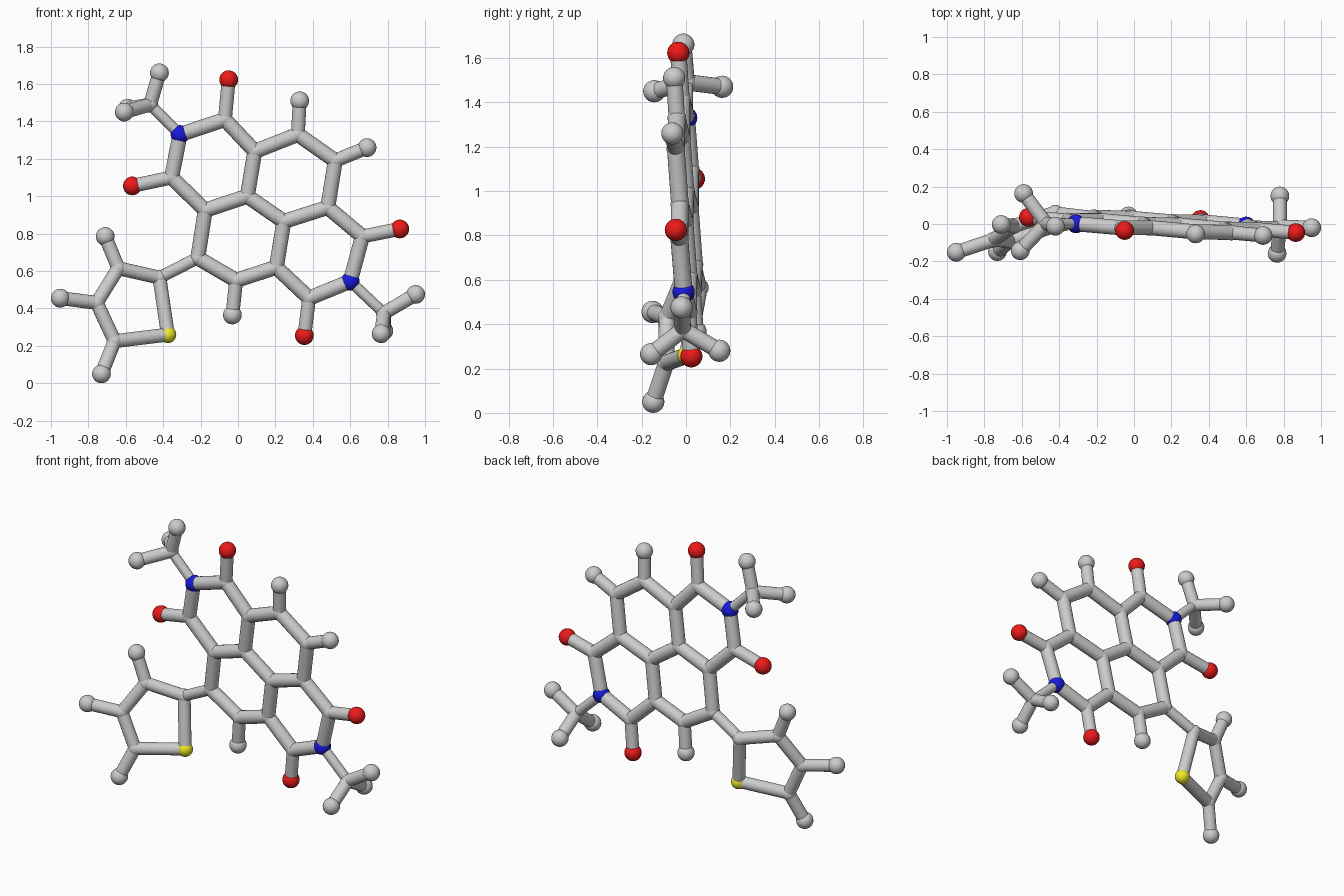
import bpy
from mathutils import Vector

if "Cube" in bpy.data.objects:
    bpy.data.objects.remove(bpy.data.objects["Cube"])

BALL, JOINT = 0.05, 0.042          # ball radii: end atoms / carbon joints
THICK, MID, THIN = 0.04, 0.037, 0.029  # stick radii


def material(name, rgb):
    m = bpy.data.materials.new(name)
    m.diffuse_color = (*rgb, 1)
    m.use_nodes = True
    m.node_tree.nodes["Principled BSDF"].inputs["Base Color"].default_value = m.diffuse_color
    return m


MATS = {"oxygen": material("red", (0.85, 0.01, 0.01)),
        "nitrogen": material("blue", (0.01, 0.01, 0.75)),
        "sulphur": material("yellow", (0.85, 0.82, 0.02))}


def ball(name, p, r):
    bpy.ops.mesh.primitive_uv_sphere_add(segments=24, ring_count=16, radius=r, location=p)
    ob = bpy.context.object
    ob.name = name
    kind = name.split("_")[0]
    if kind in MATS:
        ob.data.materials.append(MATS[kind])
    bpy.ops.object.shade_smooth()


def stick(name, a, b, r):
    d = b - a
    bpy.ops.mesh.primitive_cylinder_add(vertices=20, radius=r, depth=d.length,
                                        location=(a + b) / 2)
    ob = bpy.context.object
    ob.name = name
    ob.rotation_mode = 'QUATERNION'
    ob.rotation_quaternion = d.to_track_quat('Z', 'Y')
    bpy.ops.object.shade_smooth_by_angle()


def core(x, z):   # tilted plane of the fused rings
    return Vector((x, 0.064 - 0.067 * x - 0.063 * z, z))


def side(x, z):   # twisted plane of the five-sided ring
    return Vector((x, 0.106 + 0.36 * x + 0.187 * z, z))


# Fused ring joints: outer loop starts at the upper nitrogen, clockwise
outer = [core(*p) for p in (
    (-0.31, 1.33), (-0.07, 1.41), (0.09, 1.24), (0.32, 1.33), (0.52, 1.19),
    (0.48, 0.94), (0.665, 0.785), (0.60, 0.545), (0.38, 0.455), (0.205, 0.62),
    (-0.01, 0.55), (-0.215, 0.67), (-0.175, 0.925), (-0.355, 1.10))]
mid_a, mid_b = core(0.05, 1.0), core(0.245, 0.865)

for i, p in enumerate(outer):
    if i in (0, 7):
        ball("nitrogen_ball", p, BALL)
    else:
        ball("ring_joint", p, JOINT)
    stick("ring_stick", p, outer[(i + 1) % len(outer)], THICK)
for p in (mid_a, mid_b):
    ball("ring_joint", p, JOINT)
for a, b in ((mid_a, mid_b), (mid_a, outer[2]), (mid_a, outer[12]),
             (mid_b, outer[5]), (mid_b, outer[9])):
    stick("inner_ring_stick", a, b, THICK)

# Ends fixed to the fused rings
for i, x, z, kind in ((1, -0.05, 1.623, "oxygen"), (13, -0.565, 1.055, "oxygen"),
                      (6, 0.865, 0.825, "oxygen"), (8, 0.355, 0.255, "oxygen"),
                      (3, 0.33, 1.51, "end"), (4, 0.69, 1.26, "end"),
                      (10, -0.03, 0.365, "end")):
    p = core(x, z)
    ball(kind + "_ball", p, BALL)
    stick(kind + "_stick", outer[i], p, MID)

# Five-sided ring, ending at the sulphur ball
five = [side(-0.42, 0.565), side(-0.64, 0.615), side(-0.755, 0.43),
        side(-0.66, 0.225), Vector((-0.375, 0.006, 0.26))]
for i, p in enumerate(five):
    ball("sulphur_ball" if i == 4 else "side_ring_joint", p, 0.045 if i == 4 else JOINT)
    stick("side_ring_stick", p, five[(i + 1) % 5], MID)
stick("side_ring_link", outer[11], five[0], 0.033)
for i, x, z in ((1, -0.71, 0.785), (2, -0.95, 0.455), (3, -0.73, 0.05)):
    p = side(x, z)
    ball("side_ring_end_ball", p, BALL)
    stick("side_ring_end_stick", five[i], p, MID)

# Three-armed tips on the two nitrogen balls
for n, hub, ends in (
        (0, (-0.47, 0.003, 1.49),
         ((-0.42, -0.012, 1.66), (-0.59, 0.163, 1.47), (-0.608, -0.143, 1.45))),
        (7, (0.78, -0.013, 0.375),
         ((0.95, -0.02, 0.475), (0.78, 0.15, 0.28), (0.765, -0.157, 0.265)))):
    h = Vector(hub)
    ball("tip_joint", h, JOINT)
    stick("tip_link", outer[n], h, THIN)
    for e in ends:
        ball("tip_end_ball", Vector(e), BALL)
        stick("tip_end_stick", h, Vector(e), MID)
